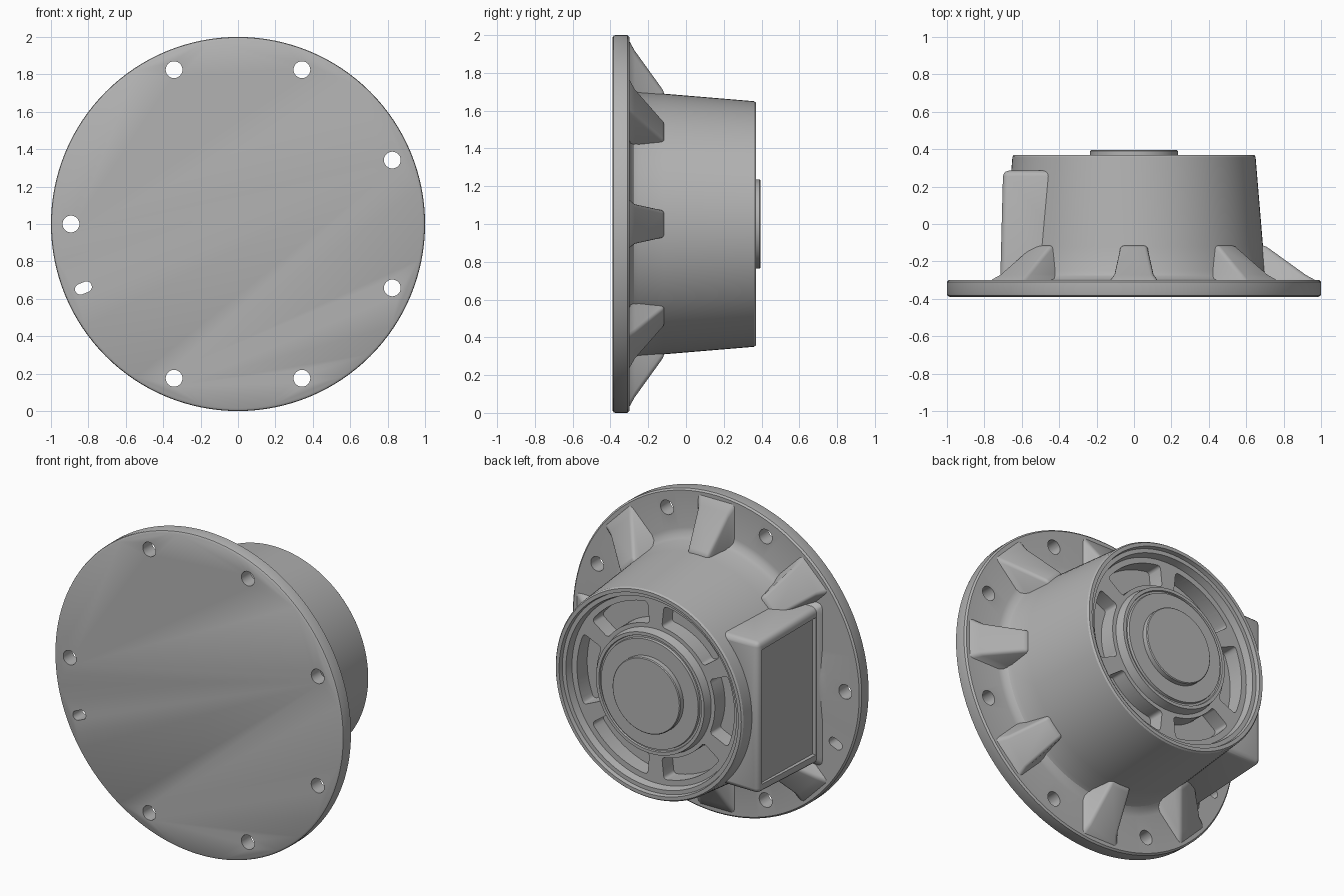
import bpy, bmesh
from math import cos, sin, pi, radians

cube = bpy.data.objects.get("Cube")
if cube:
    bpy.data.objects.remove(cube)

grey = bpy.data.materials.new("cast_grey")
grey.use_nodes = True
grey.diffuse_color = (0.45, 0.45, 0.45, 1)
grey.node_tree.nodes["Principled BSDF"].inputs["Base Color"].default_value = (0.45, 0.45, 0.45, 1)


def finish(name, bm):
    bmesh.ops.recalc_face_normals(bm, faces=bm.faces)
    mesh = bpy.data.meshes.new(name)
    bm.to_mesh(mesh)
    bm.free()
    mesh.materials.append(grey)
    obj = bpy.data.objects.new(name, mesh)
    bpy.context.collection.objects.link(obj)
    return obj


def activate(obj):
    bpy.ops.object.select_all(action='DESELECT')
    obj.select_set(True)
    bpy.context.view_layer.objects.active = obj


def smooth(obj):
    activate(obj)
    bpy.ops.object.shade_smooth_by_angle(angle=radians(32))


def boolean(obj, tool, operation):
    """Apply a boolean and discard the tool."""
    activate(obj)
    mod = obj.modifiers.new("cut", 'BOOLEAN')
    mod.operation, mod.object, mod.solver = operation, tool, 'EXACT'
    bpy.ops.object.modifier_apply(modifier=mod.name)
    bpy.data.objects.remove(tool)


def lathe(name, profile, steps=128):
    """Turn (radius, y) points around the housing axis; both ends close on it."""
    bm = bmesh.new()
    rings = [[bm.verts.new((r * cos(2 * pi * i / steps), y, 1 + r * sin(2 * pi * i / steps)))
              for i in range(steps)] for r, y in profile]
    for a, b in zip(rings, rings[1:]):
        for i in range(steps):
            j = (i + 1) % steps
            bm.faces.new((a[i], a[j], b[j], b[i]))
    bm.faces.new(rings[0])
    bm.faces.new(rings[-1])
    return finish(name, bm)


def loft(name, sections, angle=0.0, bevel=0.02):
    """Stack rectangles (y, inner radius, outer radius, half width) pointing along angle."""
    bm = bmesh.new()
    c, s = cos(angle), sin(angle)
    loops = []
    for y, r0, r1, w in sections:
        corners = ((r0, -w), (r1, -w), (r1, w), (r0, w))
        loops.append([bm.verts.new((r * c - t * s, y, 1 + r * s + t * c)) for r, t in corners])
    for a, b in zip(loops, loops[1:]):
        for i in range(4):
            j = (i + 1) % 4
            bm.faces.new((a[i], a[j], b[j], b[i]))
    bm.faces.new(loops[0])
    bm.faces.new(loops[-1])
    if bevel:
        top = [e for e in bm.edges if any(v in loops[-1] for v in e.verts)]
        side = [e for e in bm.edges if len({round(v.co.y, 4) for v in e.verts}) == 2]
        bmesh.ops.bevel(bm, geom=list(set(top + side)), offset=bevel, segments=3,
                        profile=0.5, affect='EDGES', clamp_overlap=True)
    return finish(name, bm)


def prism(name, outline, y0, y1, bevel=0.0):
    """Extrude an (x, z) outline along y."""
    bm = bmesh.new()
    low = [bm.verts.new((x, y0, 1 + z)) for x, z in outline]
    high = [bm.verts.new((x, y1, 1 + z)) for x, z in outline]
    n = len(outline)
    corners = []
    for i in range(n):
        j = (i + 1) % n
        bm.faces.new((low[i], low[j], high[j], high[i]))
    bm.faces.new(low)
    bm.faces.new(high)
    if bevel:
        for i in (0, n // 2 - 1, n // 2, n - 1):
            corners.append(bm.edges.get((low[i], high[i])))
        bmesh.ops.bevel(bm, geom=corners, offset=bevel, segments=3, profile=0.5, affect='EDGES')
    return finish(name, bm)


def slot(angle, inner, outer, radius):
    """Rounded hole outline stretched along a radius."""
    points = []
    for i in range(24):
        a = angle - pi / 2 + 2 * pi * (i + 0.5) / 24
        r = outer if i < 12 else inner
        points.append((r * cos(angle) + radius * cos(a), r * sin(angle) + radius * sin(a)))
    return points


# Flange, tapered drum and stepped back recess
housing = lathe("housing", [
    (0.985, -0.39), (0.997, -0.383), (1.0, -0.375), (1.0, -0.31), (0.99, -0.30),
    (0.765, -0.30), (0.735, -0.293), (0.712, -0.275), (0.703, -0.25),
    (0.69, -0.12), (0.65, 0.36), (0.642, 0.37),
    (0.62, 0.37), (0.615, 0.345), (0.59, 0.345), (0.58, 0.30),
    (0.385, 0.30), (0.375, 0.355), (0.355, 0.355), (0.352, 0.345),
    (0.34, 0.345), (0.337, 0.36), (0.20, 0.36)])

# Side box with a shallow rectangular panel
box = loft("side_box", [(-0.33, 0.42, 0.74, 0.52), (-0.30, 0.42, 0.735, 0.51),
                        (-0.27, 0.42, 0.713, 0.488), (0.285, 0.42, 0.70, 0.472)], pi, 0.03)
boolean(housing, box, 'UNION')
panel = loft("panel_cutter", [(-0.265, 0.69, 0.8, 0.43), (0.25, 0.685, 0.8, 0.42)], pi, 0)
boolean(housing, panel, 'DIFFERENCE')

# Six curved pockets between the spokes
for k in range(6):
    a0, a1 = radians(60 * k - 24), radians(60 * k + 24)
    arc = [a0 + (a1 - a0) * i / 12 for i in range(13)]
    outline = [(0.545 * cos(a), 0.545 * sin(a)) for a in arc]
    outline += [(0.41 * cos(a), 0.41 * sin(a)) for a in reversed(arc)]
    boolean(housing, prism("pocket_cutter", outline, 0.20, 0.5, 0.02), 'DIFFERENCE')

# Bolt holes and one radial slot
for degrees in (22.5, 67.5, 112.5, 180, 247.5, 292.5, 337.5):
    hole = slot(radians(degrees), 0.893, 0.893, 0.045)
    boolean(housing, prism("hole_cutter", hole, -0.5, -0.2), 'DIFFERENCE')
boolean(housing, prism("slot_cutter", slot(radians(202.5), 0.877, 0.912, 0.029), -0.5, -0.2),
        'DIFFERENCE')
smooth(housing)

# Raised centre boss
smooth(lathe("centre_boss", [(0.235, 0.34), (0.235, 0.39), (0.23, 0.395), (0.05, 0.395)]))

# Sloped ribs bracing the drum, none behind the box
for k in range(-3, 4):
    rib = loft("rib_%d" % (k + 4), [(-0.31, 0.62, 0.975, 0.135), (-0.295, 0.62, 0.96, 0.122),
                                    (-0.27, 0.62, 0.915, 0.104), (-0.115, 0.62, 0.70, 0.07)],
               k * pi / 4, 0.018)
    smooth(rib)
